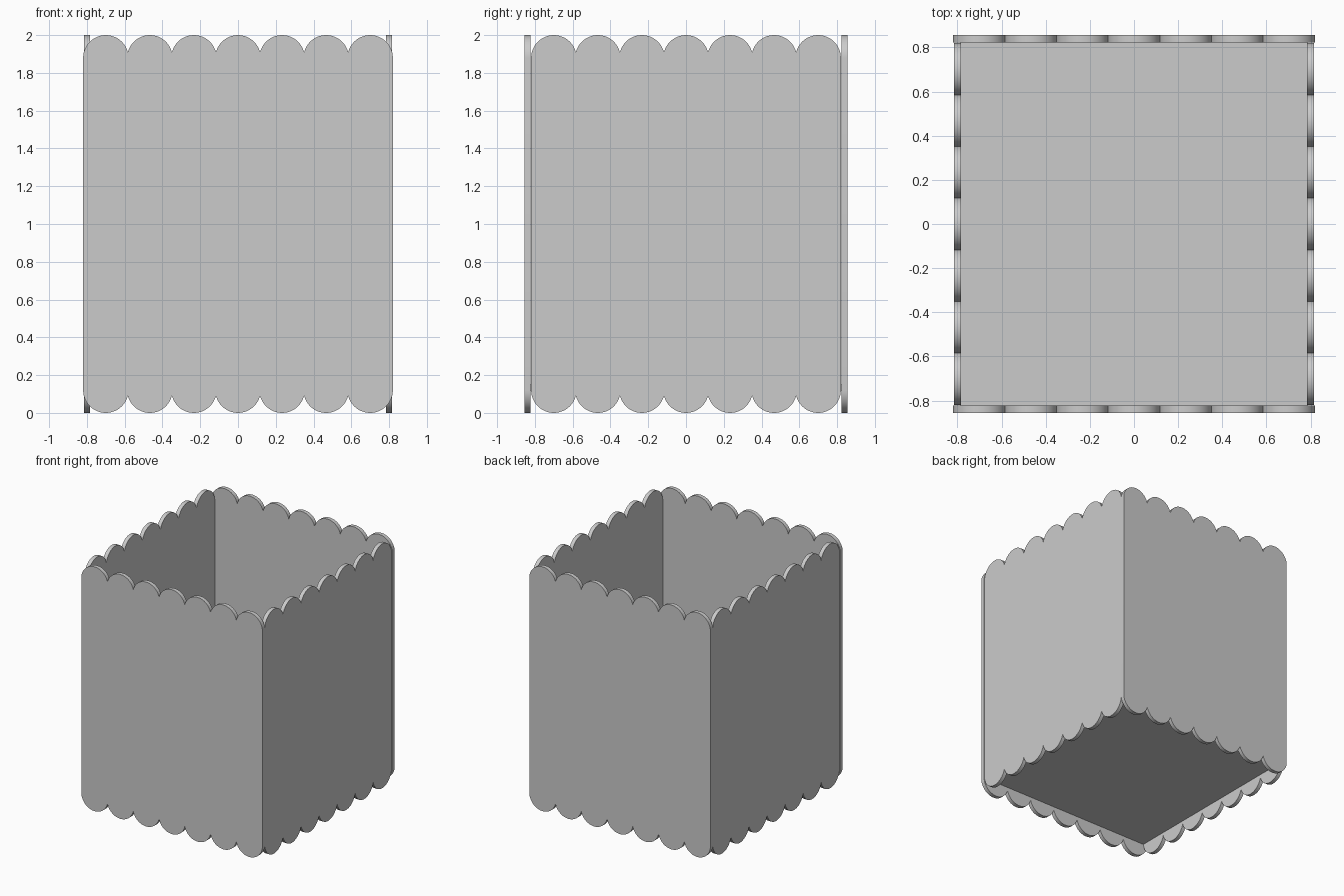
import bpy, bmesh, math

if "Cube" in bpy.data.objects:
    bpy.data.objects.remove(bpy.data.objects["Cube"])

STICKS, PITCH, R, T, H = 7, 0.2333, 0.12, 0.032, 2.0


def stick_mesh():
    # Flat stick with round ends, standing in XZ, thickness along Y
    pts = []
    for cz, start in ((H - R, 0), (R, math.pi)):
        for i in range(25):
            a = start + math.pi * i / 24
            pts.append((R * math.cos(a), -T / 2, cz + R * math.sin(a)))
    bm = bmesh.new()
    face = bm.faces.new([bm.verts.new(p) for p in pts])
    ext = bmesh.ops.extrude_face_region(bm, geom=[face], use_keep_orig=True)
    verts = [g for g in ext["geom"] if isinstance(g, bmesh.types.BMVert)]
    bmesh.ops.translate(bm, verts=verts, vec=(0, T, 0))
    bmesh.ops.recalc_face_normals(bm, faces=bm.faces)
    for f in bm.faces:
        f.smooth = len(f.verts) == 4
    for e in bm.edges:
        e.smooth = e.calc_face_angle(0) < math.radians(30)
    me = bpy.data.meshes.new("stick")
    bm.to_mesh(me)
    bm.free()
    return me


def wall(name, x, y, turn):
    # Row of overlapping sticks along one side
    for i in range(STICKS):
        d = (i - (STICKS - 1) / 2) * PITCH
        ob = bpy.data.objects.new(f"{name}_stick_{i + 1}", stick)
        ob.location = (x, y + d, 0) if turn else (x + d, y, 0)
        ob.rotation_euler.z = math.pi / 2 if turn else 0
        bpy.context.collection.objects.link(ob)


stick = stick_mesh()
for s, fb, lr in ((-1, "front", "left"), (1, "back", "right")):
    wall(fb + "_wall", 0, s * (0.855 - T / 2), False)
    wall(lr + "_wall", s * (0.816 - T / 2), 0, True)

# Floor panel between the walls
bpy.ops.mesh.primitive_cube_add(size=1, location=(0, 0, 0.135))
floor = bpy.context.object
floor.name = "floor"
floor.scale = (1.57, 1.645, T)
